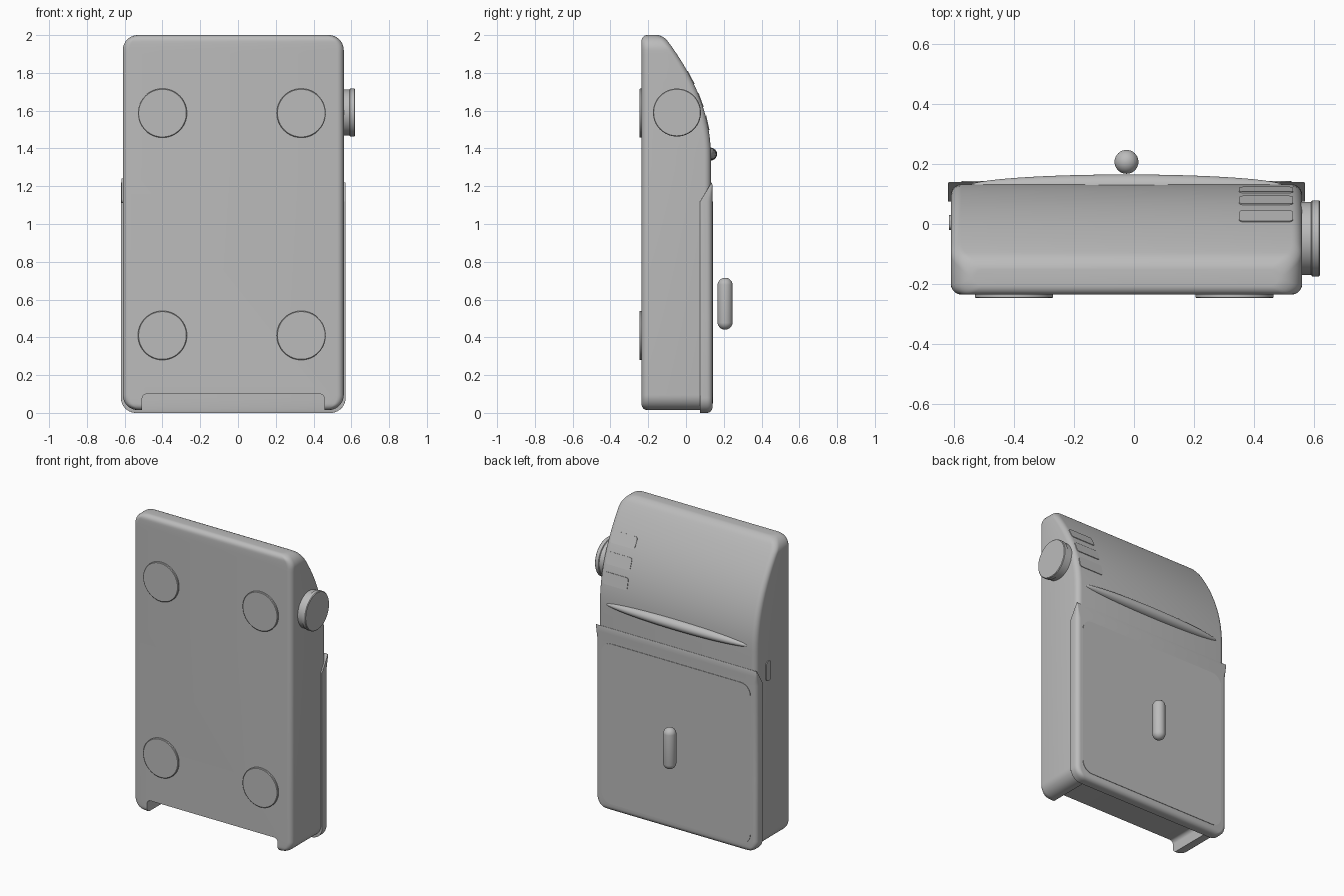
import bpy, bmesh, math
from mathutils import Matrix, Vector

cube = bpy.data.objects.get("Cube")
if cube:
    bpy.data.objects.remove(cube, do_unlink=True)

CX = -0.025            # centre line of the case
FRONT, BACK = -0.235, 0.132

grey = bpy.data.materials.new("plain grey")
grey.use_nodes = True
grey.diffuse_color = (0.5, 0.5, 0.5, 1)
grey.node_tree.nodes["Principled BSDF"].inputs["Base Color"].default_value = (0.5, 0.5, 0.5, 1)


def finish(name, bm, matrix=None):
    if matrix:
        bm.transform(matrix)
    bmesh.ops.recalc_face_normals(bm, faces=bm.faces)
    mesh = bpy.data.meshes.new(name)
    bm.to_mesh(mesh)
    bm.free()
    mesh.materials.append(grey)
    obj = bpy.data.objects.new(name, mesh)
    bpy.context.collection.objects.link(obj)
    return obj


def smooth(obj):
    bpy.ops.object.select_all(action='DESELECT')
    obj.select_set(True)
    bpy.context.view_layer.objects.active = obj
    bpy.ops.object.shade_smooth_by_angle()


def frame(loc, ax, ay):
    """Placement whose local x and y follow the given directions."""
    ax, ay = Vector(ax).normalized(), Vector(ay).normalized()
    m = Matrix((ax, ay, ax.cross(ay))).transposed().to_4x4()
    m.translation = loc
    return m


def rounded_rect(x0, x1, y0, y1, r_low, r_high, steps=6):
    """Outline with separate radii for the low-y and high-y corners."""
    pts = []
    for i, (x, y, r) in enumerate(((x1, y1, r_high), (x0, y1, r_high),
                                   (x0, y0, r_low), (x1, y0, r_low))):
        cx = x - r if x == x1 else x + r
        cy = y - r if y == y1 else y + r
        for k in range(steps + 1):
            a = (i + k / steps) * math.pi / 2
            pts.append((cx + r * math.cos(a), cy + r * math.sin(a)))
    return pts


def loft(name, sections, matrix=None):
    """Skin a stack of (height, outline) sections and cap both ends."""
    bm = bmesh.new()
    rings = [[bm.verts.new((x, y, z)) for x, y in pts] for z, pts in sections]
    n = len(rings[0])
    for a, b in zip(rings, rings[1:]):
        for i in range(n):
            j = (i + 1) % n
            bm.faces.new((a[i], a[j], b[j], b[i]))
    bm.faces.new(rings[0])
    bm.faces.new(rings[-1])
    return finish(name, bm, matrix)


def plate(name, w, h, depth, r, matrix):
    pts = rounded_rect(-w / 2, w / 2, -h / 2, h / 2, r, r)
    return loft(name, [(0, pts), (depth, pts)], matrix)


def disc(name, profile, matrix, n=64):
    ring = [(math.cos(math.tau * i / n), math.sin(math.tau * i / n)) for i in range(n)]
    obj = loft(name, [(h, [(r * c, r * s) for c, s in ring]) for r, h in profile], matrix)
    smooth(obj)
    return obj


def inset(d, r):
    """How far a rounded edge of radius r draws in at distance d from the end."""
    return r - math.sqrt(r * r - (r - d) ** 2) if d < r else 0


def back_y(z):
    return BACK - 0.62 * max(0, z - 1.36) ** 2


# Case: straight below, sloping back above, all edges rounded
Z0, Z1, R = 0.015, 2.0, 0.08
ends = [R * (1 - math.cos(math.radians(a))) for a in range(0, 91, 9)]
levels = [Z0 + e for e in ends] + [1.3 + 0.05 * i for i in range(13)]
levels += [Z1 - e for e in reversed(ends)]
sections = []
for z in levels:
    d = max(0, min(z - Z0, Z1 - z))
    w = 0.585 - inset(d, R)
    y0, y1 = FRONT + inset(d, 0.03), back_y(z) - inset(d, 0.03)
    r = min(0.035, 0.45 * (y1 - y0))
    sections.append((z, rounded_rect(CX - w, CX + w, y0, y1, r, r)))
case = loft("case", sections)

# Notch cut under the front edge
cutter = plate("notch_cutter", 0.965, 0.3, 0.48, 0.025,
               frame((CX, 0.08, -0.05), (1, 0, 0), (0, 0, 1)))
cut = case.modifiers.new("notch", 'BOOLEAN')
cut.object = cutter
cut.solver = 'EXACT'
bpy.context.view_layer.objects.active = case
bpy.ops.object.modifier_apply(modifier=cut.name)
bpy.data.objects.remove(cutter, do_unlink=True)
smooth(case)

# Rear cover wrapping the lower half, with a slanted top lip
sections = []
for z in ends + [0.5, 1.12, 1.15, 1.18, 1.205, 1.22]:
    w = 0.595 - inset(z, R)
    y0 = 0.075 + 0.6 * max(0, z - 1.12)
    y1 = 0.14 - inset(z, 0.03) - inset(1.22 - z, 0.006) * 0.5
    r = min(0.03, 0.45 * (y1 - y0))
    sections.append((z, rounded_rect(CX - w, CX + w, y0, y1, 0.001, r)))
smooth(loft("rear_cover", sections))
plate("cover_panel", 1.1, 1.07, 0.008, 0.07,
      frame((CX, 0.135, 0.585), (-1, 0, 0), (0, 0, 1)))

# Four round feet on the front face
for side, x in (("right", -0.4), ("left", 0.335)):
    for row, z in (("lower", 0.41), ("upper", 1.587)):
        disc(f"{row}_{side}_foot", [(0.13, -0.01), (0.13, 0.009), (0.126, 0.012)],
             frame((x, FRONT, z), (1, 0, 0), (0, 0, 1)))

# Side knob
disc("side_knob", [(0.122, 0), (0.122, 0.045), (0.127, 0.048), (0.127, 0.071), (0.123, 0.075)],
     frame((0.545, -0.048, 1.59), (0, 1, 0), (0, 0, 1)))

# Three vent bars lying on the slope
for i, z in enumerate((1.775, 1.655, 1.535)):
    along = Vector((0, -1.24 * (z - 1.36), 1))
    m = frame((0.44, back_y(z), z), (-1, 0, 0), along)
    plate(f"vent_bar_{i + 1}", 0.18, 0.078, 0.009, 0.015, m @ Matrix.Translation((0, 0, -0.006)))

# Small catch on the right side
plate("side_catch", 0.05, 0.13, 0.009, 0.02,
      frame((CX - 0.582, 0.005, 1.175), (0, -1, 0), (0, 0, 1)))

# Grip ridge across the back
bm = bmesh.new()
bmesh.ops.create_uvsphere(bm, u_segments=48, v_segments=24, radius=1)
ridge = finish("grip_ridge", bm, Matrix.Translation((CX, 0.125, 1.37))
               @ Matrix.Diagonal((0.53, 0.04, 0.035, 1)))
smooth(ridge)

# Floating capsule behind the cover
bm = bmesh.new()
bmesh.ops.create_uvsphere(bm, u_segments=32, v_segments=17, radius=0.04)
for v in bm.verts:
    v.co.z += math.copysign(0.0975, v.co.z)
smooth(finish("capsule", bm, Matrix.Translation((CX, 0.207, 0.578))))
